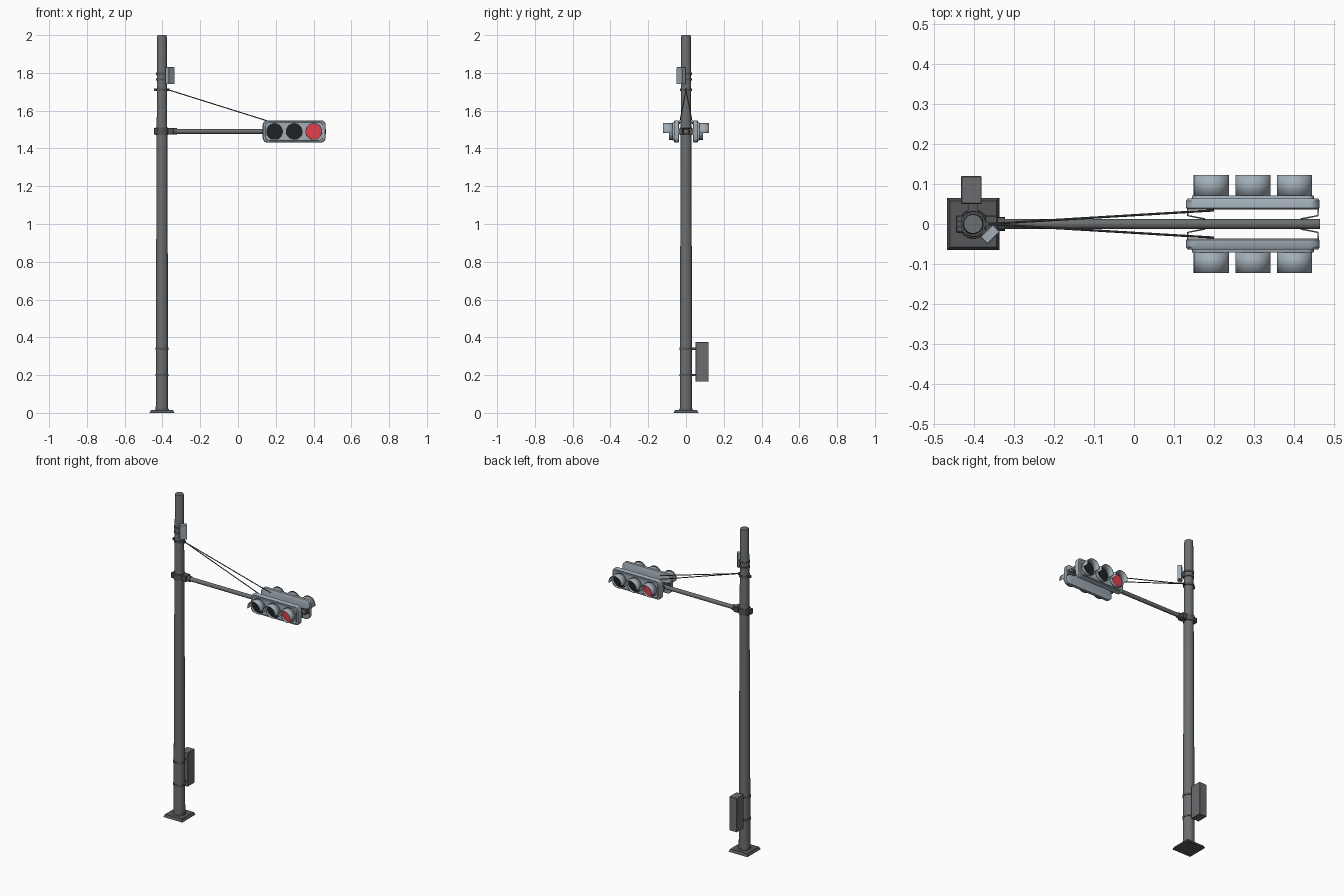
import bpy, bmesh, math
from mathutils import Vector, Matrix

if "Cube" in bpy.data.objects:
    bpy.data.objects.remove(bpy.data.objects["Cube"])

PX = -0.4025          # pole centre
HX, HZ = 0.2975, 1.49  # signal head centre


def mat(name, r, g, b):
    m = bpy.data.materials.new(name)
    m.diffuse_color = (r, g, b, 1)
    m.use_nodes = True
    m.node_tree.nodes["Principled BSDF"].inputs["Base Color"].default_value = m.diffuse_color
    return m


POLE = mat("pole grey", 0.15, 0.16, 0.165)
DARK = mat("dark grey", 0.09, 0.095, 0.10)
BOX = mat("cabinet grey", 0.15, 0.15, 0.16)
HEAD = mat("pale blue grey", 0.36, 0.42, 0.47)
BLACK = mat("unlit black", 0.014, 0.015, 0.016)
RED = mat("lit red", 0.75, 0.05, 0.075)


def finish(name, bm, m, smooth=True):
    bmesh.ops.recalc_face_normals(bm, faces=bm.faces)
    me = bpy.data.meshes.new(name)
    bm.to_mesh(me)
    bm.free()
    me.materials.append(m)
    ob = bpy.data.objects.new(name, me)
    bpy.context.collection.objects.link(ob)
    if smooth:
        bpy.ops.object.select_all(action='DESELECT')
        ob.select_set(True)
        bpy.context.view_layer.objects.active = ob
        bpy.ops.object.shade_smooth_by_angle(angle=math.radians(35))
    return ob


def loft(name, rings, m):
    bm = bmesh.new()
    vs = [[bm.verts.new(p) for p in r] for r in rings]
    n = len(vs[0])
    for a, b in zip(vs, vs[1:]):
        for i in range(n):
            bm.faces.new((a[i], a[(i + 1) % n], b[(i + 1) % n], b[i]))
    bm.faces.new(vs[0])
    bm.faces.new(vs[-1])
    return finish(name, bm, m)


def turned(name, x, y, profile, m, n=32):
    """Stack of circles given as (radius, z)."""
    return loft(name, [[(x + r * math.cos(2 * math.pi * i / n), y + r * math.sin(2 * math.pi * i / n), z)
                        for i in range(n)] for r, z in profile], m)


def rod(name, a, b, r, m, n=16):
    a, b = Vector(a), Vector(b)
    q = (b - a).to_track_quat('Z', 'Y')
    ring = [q @ Vector((r * math.cos(2 * math.pi * i / n), r * math.sin(2 * math.pi * i / n), 0)) for i in range(n)]
    return loft(name, [[a + p for p in ring], [b + p for p in ring]], m)


def block(name, centre, size, m, turn=0, bevel=0.0):
    bm = bmesh.new()
    bmesh.ops.create_cube(bm, size=1, matrix=Matrix.Translation(centre) @ Matrix.Rotation(turn, 4, 'Z')
                          @ Matrix.Diagonal((*size, 1)))
    if bevel:
        bmesh.ops.bevel(bm, geom=list(bm.edges), offset=bevel, segments=1, affect='EDGES')
    return finish(name, bm, m, False)


# Pole, foot plate and collar
turned("pole", PX, 0, [(0.033, 0.01), (0.0315, 0.6), (0.0285, 1.4), (0.0255, 1.99), (0.0235, 2.0)], POLE)
bm = bmesh.new()
bmesh.ops.create_cone(bm, cap_ends=True, segments=4, radius1=0.0655 * math.sqrt(2), radius2=0.058 * math.sqrt(2),
                      depth=0.016, matrix=Matrix.Translation((PX, 0, 0.008)) @ Matrix.Rotation(math.pi / 4, 4, 'Z'))
finish("foot_plate", bm, DARK, False)
turned("foot_collar", PX, 0, [(0.037, 0.014), (0.034, 0.024)], DARK)

# Strap bands around the pole
for i, (z, r, h) in enumerate([(0.2, 0.0355, 0.012), (0.34, 0.0355, 0.012), (1.71, 0.0315, 0.014),
                               (1.765, 0.031, 0.012), (1.795, 0.031, 0.012)]):
    turned(f"strap_band_{i}", PX, 0, [(r, z - h / 2), (r, z + h / 2)], DARK)
block("cable_lug", (PX + 0.03, 0, 1.71), (0.02, 0.012, 0.014), DARK)
block("cable_lug_back", (PX - 0.034, 0, 1.71), (0.016, 0.012, 0.014), DARK)

# Control cabinet behind the pole with its two brackets
block("control_cabinet", (-0.407, 0.085, 0.27), (0.052, 0.07, 0.21), BOX, bevel=0.002)
for z in (0.2, 0.34):
    block("cabinet_bracket", (PX, 0.043, z), (0.022, 0.03, 0.012), DARK)

# Small sensor box, turned toward the road
block("sensor_box", (-0.36, -0.026, 1.785), (0.026, 0.044, 0.09), HEAD, math.radians(-45), bevel=0.002)
block("sensor_mount", (-0.379, -0.015, 1.78), (0.03, 0.012, 0.03), DARK, math.radians(-45))

# Mast arm and its clamp
rod("mast_arm", (-0.38, 0, HZ), (0.465, 0, HZ), 0.0125, POLE)
turned("arm_clamp", PX, 0, [(0.033, 1.472), (0.033, 1.51)], DARK)
block("clamp_front_jaw", (-0.357, 0, 1.491), (0.032, 0.044, 0.036), DARK, bevel=0.003)
block("clamp_back_jaw", (-0.436, 0, 1.491), (0.02, 0.044, 0.034), DARK, bevel=0.003)
rod("arm_flange", (-0.341, 0, HZ), (-0.323, 0, HZ), 0.017, DARK)


def rounded(y, hx, hz, r, seg=6):
    pts = []
    for k, (sx, sz) in enumerate([(1, 1), (-1, 1), (-1, -1), (1, -1)]):
        for i in range(seg + 1):
            a = math.pi / 2 * (k + i / seg)
            pts.append((sx * (hx - r) + r * math.cos(a), y, sz * (hz - r) + r * math.sin(a)))
    return pts


def visor():
    """Full ring below, long hood over the upper half."""
    bm = bmesh.new()
    n, r = 36, 0.0425
    for i in range(n):
        a, b = (2 * math.pi * k / n for k in (i, i + 1))
        end = -0.123 if math.sin((a + b) / 2) > -0.1 else -0.09
        bm.faces.new([bm.verts.new((r * math.cos(t), y, r * math.sin(t)))
                      for t, y in ((a, -0.068), (b, -0.068), (b, end), (a, end))])
    bmesh.ops.remove_doubles(bm, verts=bm.verts, dist=1e-5)
    ob = finish("visor", bm, HEAD)
    mod = ob.modifiers.new("thickness", 'SOLIDIFY')
    mod.thickness = 0.003
    mod.offset = 0
    return ob


# Two back-to-back signal heads; the second is the first turned half round
for side, turn in (("front", 0), ("back", math.pi)):
    parts = [loft("housing", [rounded(-0.036, 0.158, 0.050, 0.022), rounded(-0.040, 0.167, 0.059, 0.026),
                              rounded(-0.058, 0.167, 0.059, 0.026), rounded(-0.064, 0.163, 0.055, 0.023)], HEAD),
             loft("door_plate", [rounded(-0.06, 0.154, 0.05, 0.02), rounded(-0.071, 0.152, 0.048, 0.02)], HEAD)]
    for i, x in enumerate((-0.104, 0, 0.104)):
        hood = visor()
        hood.location.x = x
        parts.append(hood)
        lens = rod("lens", (x, -0.068, 0), (x, -0.077, 0), 0.0412, RED if i == 2 else BLACK, 32)
        parts.append(lens)
    # bent hanger straps at both ends
    for s in (-1, 1):
        bm = bmesh.new()
        path = [(s * 0.12, -0.0125), (s * 0.163, -0.021), (s * 0.163, -0.042)]
        cols = [[bm.verts.new((x, y, z)) for z in (-0.016, 0.016)] for x, y in path]
        for a, b in zip(cols, cols[1:]):
            bm.faces.new((a[0], b[0], b[1], a[1]))
        strap = finish("hanger_strap", bm, DARK, False)
        mod = strap.modifiers.new("thickness", 'SOLIDIFY')
        mod.thickness = 0.004
        mod.offset = 0
        parts.append(strap)
    place = Matrix.Translation((HX, 0, HZ)) @ Matrix.Rotation(turn, 4, 'Z')
    for p in parts:
        p.matrix_world = place @ Matrix.Translation(p.location)
        p.name = side + "_" + p.name
    # Stay cable from the pole to the head
    y = 0.034 * (1 if turn else -1)
    rod(side + "_stay_cable", (PX + 0.035, 0, 1.71), (0.2, y, 1.532), 0.0028, DARK, 8)
